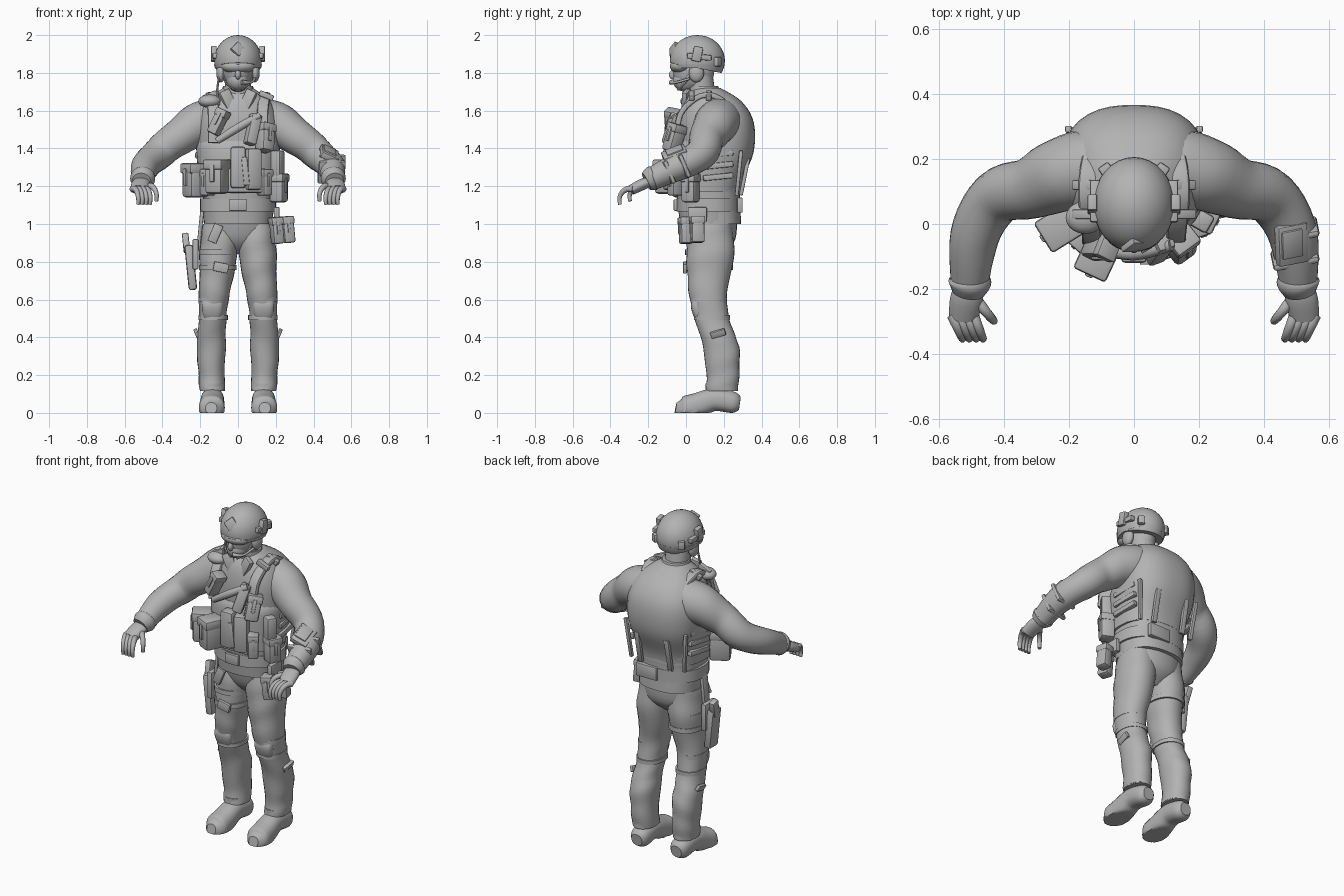
import bpy, bmesh
from math import cos, sin, radians, tau
from mathutils import Vector, Matrix, Euler

cube = bpy.data.objects.get("Cube")
if cube:
    bpy.data.objects.remove(cube, do_unlink=True)

grey = bpy.data.materials.new("plain_grey")
grey.use_nodes = True
grey.diffuse_color = (.45, .45, .45, 1)
grey.node_tree.nodes["Principled BSDF"].inputs["Base Color"].default_value = grey.diffuse_color

X, Y, Z = Matrix.Identity(3)
SMALL, MEDIUM, LARGE, TALL = (.06, .07, .14), (.08, .08, .15), (.1, .12, .18), (.08, .07, .22)


def finish(name, bm, angle=40):
    bmesh.ops.recalc_face_normals(bm, faces=bm.faces)
    mesh = bpy.data.meshes.new(name)
    bm.to_mesh(mesh)
    bm.free()
    mesh.materials.append(grey)
    obj = bpy.data.objects.new(name, mesh)
    bpy.context.collection.objects.link(obj)
    bpy.ops.object.select_all(action='DESELECT')
    obj.select_set(True)
    bpy.context.view_layer.objects.active = obj
    bpy.ops.object.shade_smooth_by_angle(angle=radians(angle))


def spline(before, start, end, after, t):
    bend = 2*before - 5*start + 4*end - after
    cubic = 3*start - before - 3*end + after
    return start + ((end - before)*t + bend*t*t + cubic*t**3) / 2


def round_square(angle, power):
    return (abs(cos(angle))**power + abs(sin(angle))**power) ** (-1/power)


def limb(name, rings, hint=None, side=1, square=2, deep=1, fold=0, steps=5, sides=24):
    """Smooth loft through (x, y, z, radius) rings; deep is the ratio of the second radius."""
    keys = [Vector(ring) for ring in rings]
    keys = [keys[0]] + keys + [keys[-1]]
    rows = [spline(*keys[k:k+4], j/steps) for k in range(len(rings)-1) for j in range(steps)]
    rows.append(keys[-1])
    bm, loops = bmesh.new(), []
    for i, row in enumerate(rows):
        u, v = X, Y
        if hint:
            along = rows[min(i+1, len(rows)-1)].xyz - rows[max(i-1, 0)].xyz
            along.normalize()
            u = (hint - along * hint.dot(along)).normalized()
            v = along.cross(u)
        loop = []
        for j in range(sides):
            a = tau * j / sides
            r = row.w * round_square(a, square) * (1 + fold * sin(i + 2 * sin(a + i/5)))
            p = row.xyz + (u * cos(a) + v * sin(a) * deep) * r
            loop.append(bm.verts.new((p.x * side, p.y, max(p.z, 0))))
        loops.append(loop)
    for low, high in zip(loops, loops[1:]):
        for j in range(sides):
            k = (j+1) % sides
            bm.faces.new((low[j], low[k], high[k], high[j]))
    bm.faces.new(loops[0])
    bm.faces.new(loops[-1])
    finish(name, bm)


def band(name, centre, radius, half, deep, square=2.3):
    x, y, z = centre
    rings = [(x, y, z+h, radius) for h in (-half, half)]
    limb(name, rings, square=square, deep=deep, steps=1, sides=40)


def add_block(bm, loc, size, turn, bevel):
    block = bmesh.new()
    bmesh.ops.create_cube(block, size=1)
    bmesh.ops.scale(block, vec=size, verts=block.verts)
    bmesh.ops.bevel(block, geom=block.edges[:], offset=bevel*min(size), segments=2,
                    affect='EDGES', profile=.5)
    bmesh.ops.transform(block, matrix=Matrix.Translation(loc) @ turn, verts=block.verts)
    part = bpy.data.meshes.new("block")
    block.to_mesh(part)
    block.free()
    bm.from_mesh(part)
    bpy.data.meshes.remove(part)


def box(name, loc, size, tilt=(0, 0, 0), bevel=.2, flap=False):
    """Rounded box, tilted in radians; flap adds a lid and a closing tab."""
    bm = bmesh.new()
    turn = Euler(tilt).to_matrix().to_4x4()
    loc, (w, d, h) = Vector(loc), size
    add_block(bm, loc, size, turn, bevel)
    if flap:
        add_block(bm, loc + turn @ Vector((0, 0, h*.36)), (w*1.1, d*1.1, h*.3), turn, bevel)
        add_block(bm, loc + turn @ Vector((0, -d/2, h*.1)), (w/4, d/5, h/2), turn, bevel)
    finish(name, bm, 30)


def pouch(name, heading, z, size, pitch=0, roll=0, flap=True):
    """Box resting on the vest, at a heading in degrees from the front towards the left."""
    a = radians(heading)
    bulge, half = round_square(a, 2.5), size[1] / 2
    loc = (sin(a) * (.19 + half) * bulge, .12 - cos(a) * (.17 + half) * bulge, z)
    box(name, loc, size, (pitch, roll, a), flap=flap)


def ball(name, loc, radii, cut=None):
    bm = bmesh.new()
    bmesh.ops.create_uvsphere(bm, u_segments=32, v_segments=20, radius=1)
    shape = Matrix.Translation(loc) @ Matrix.Diagonal((*radii, 1))
    bmesh.ops.transform(bm, matrix=shape, verts=bm.verts)
    if cut:
        geom = bm.verts[:] + bm.edges[:] + bm.faces[:]
        done = bmesh.ops.bisect_plane(bm, geom=geom, plane_co=loc - Z*cut, plane_no=Y/5 + Z,
                                      clear_inner=True)
        rim = [e for e in done["geom_cut"] if isinstance(e, bmesh.types.BMEdge)]
        bmesh.ops.holes_fill(bm, edges=rim)
    finish(name, bm)


def digit(name, start, heading, reach, side):
    """Finger that curls downwards in equal steps."""
    p, rings = Vector(start), []
    for k in range(5):
        rings.append((*p, .018 - k*.002))
        bend = k * .55
        p += reach * Vector((sin(heading)*cos(bend), -cos(heading)*cos(bend), -sin(bend)))
    limb(name, rings, hint=X, side=side, sides=10)


# Torso, vest and belt
limb("jacket", [(0, .13, 1, .18), (0, .12, 1.2, .19), (0, .16, 1.38, .22), (0, .16, 1.54, .22),
                (0, .14, 1.65, .17), (0, .11, 1.72, .08)], square=2.5, deep=.9, sides=40)
limb("vest", [(0, .11, 1.17, .2), (0, .13, 1.38, .22), (0, .14, 1.44, .21)],
     square=2.5, deep=.86, sides=40)
limb("pelvis", [(0, .14, .84, .06), (0, .14, .92, .16), (0, .125, 1.08, .19)], square=2.2, deep=.76)
band("belt", (0, .12, 1.1), .2, .035, .85)
band("waist_strap", (0, .12, 1.19), .2, .018, .85)
box("belt_buckle", (0, -.055, 1.1), (.09, .02, .06))

# Collar, neck and head
limb("collar", [(0, .1, 1.63, .11), (0, .1, 1.68, .09), (0, .09, 1.73, .08)])
limb("neck", [(0, .09, 1.66, .07), (0, .07, 1.8, .07)])
ball("head", (0, .04, 1.81), (.08, .11, .11))
ball("jaw_cover", (0, 0, 1.76), (.06, .07, .06))
ball("nose", (0, -.07, 1.79), (.015, .02, .025))
ball("goggles", (0, -.025, 1.835), (.09, .06, .04))
band("goggle_strap", (0, .05, 1.84), .1, .015, 1.2)
ball("helmet", Vector((0, .06, 1.865)), (.126, .146, .135), cut=.04)
limb("helmet_rim", [(0, .06, 1.825, .122), (0, .06, 1.845, .127)], deep=1.14)
box("front_mount", (0, -.065, 1.925), (.06, .02, .06), (-.5, .8, 0))
limb("headset_cable", [(-.1, .03, 1.78, .006), (-.11, .02, 1.7, .006), (-.1, -.01, 1.63, .006)],
     hint=X, sides=8)
limb("microphone", [(.09, .02, 1.77, .007), (.07, -.05, 1.75, .007), (.02, -.08, 1.75, .013)],
     hint=Z, sides=10)

# Everything that repeats on both sides
for s, label in ((1, "left_"), (-1, "right_")):
    ball(label + "ear_cup", (s*.09, .055, 1.8), (.025, .04, .05))
    box(label + "helmet_rail", (s*.12, .07, 1.885), (.03, .13, .03), (-.1, 0, 0))
    box(label + "helmet_clip", (s*.128, .06, 1.9), (.03, .05, .08), (-.2, 0, 0))
    box(label + "rear_clip", (s*.085, .165, 1.86), (.04, .04, .05), (0, 0, -s*.6))
    limb(label + "chin_strap", [(.08, .05, 1.82, .01), (.066, -.01, 1.75, .01), (.02, -.04, 1.71, .01)],
         hint=Y, side=s, deep=.5, sides=10)
    box(label + "collar_flap", (s*.055, 0, 1.66), (.06, .03, .1), (-.2, s*.4, -s*.4))

    # Straps over the shoulders, webbing and cords
    limb(label + "shoulder_strap", [(.13, -.05, 1.43, .03), (.13, -.03, 1.58, .03), (.14, .06, 1.67, .03),
                                    (.14, .14, 1.68, .03), (.13, .2, 1.65, .03)],
         hint=X, side=s, square=5, deep=.5)
    for y in (.03, .12):
        box(label + "strap_buckle", (s*.15, y, 1.68), (.08, .03, .03), (0, s*.4, 0))
    for row in range(3):
        box(label + "side_webbing", (s*.205, .17, 1.25 + row*.06), (.03, .16, .03), (.1, 0, s*.1))
    box(label + "back_strap", (s*.1, .31, 1.25), (.03, .02, .2), (-.2, 0, 0))
    box(label + "side_cord", (s*.19, .28, 1.27), (.02, .02, .24), (-.1, s*.1, 0))

    # Arms and hands
    limb(label + "sleeve", [(.1, .17, 1.55, .12), (.2, .16, 1.53, .117), (.32, .11, 1.455, .095),
                            (.425, .08, 1.37, .085), (.49, -.04, 1.305, .075), (.505, -.18, 1.24, .06)],
         hint=Z, side=s, fold=.02)
    limb(label + "cuff", [(.505, -.165, 1.245, .06), (.505, -.18, 1.24, .066), (.51, -.21, 1.225, .05)],
         hint=Z, side=s)
    limb(label + "palm", [(.505, -.18, 1.23, .04), (.515, -.23, 1.21, .05), (.525, -.29, 1.18, .045)],
         hint=X, side=s, deep=.6)
    for n in range(4):
        digit(label + "finger", (.495 + n*.021, -.28, 1.185), -.4, .034, s)
    digit(label + "thumb", (.48, -.24, 1.2), -.7, .033, s)

    # Legs, knee pads and boots
    limb(label + "trouser_leg", [(.095, .13, 1, .09), (.1, .13, .87, .102), (.115, .12, .72, .09),
                                 (.13, .12, .58, .077), (.137, .15, .46, .073), (.142, .185, .35, .077),
                                 (.14, .195, .22, .07), (.137, .19, .12, .068)],
         side=s, fold=.025, square=2.2, deep=1.25)
    limb(label + "boot", [(.133, .285, .05, .035), (.133, .25, .055, .056), (.135, .15, .07, .06),
                          (.137, .06, .04, .066), (.14, -.01, .02, .066), (.142, -.055, .025, .03)],
         hint=X, side=s, square=2.4)
    band(label + "boot_top", (s*.136, .19, .135), .066, .02, 1.3, 2)
    limb(label + "knee_pad", [(.135, .07, .62, .045), (.135, .06, .57, .057), (.135, .07, .51, .048),
                              (.135, .09, .47, .025)], side=s, square=3, deep=.6)
    for y, z in ((.12, .6), (.137, .505)):
        band(label + "knee_strap", (s*.132, y, z), .078, .012, 1.22)
    box(label + "calf_tab", (s*.218, .17, .42), (.02, .08, .035), (.3, s*.4, 0))

# Chest gear
limb("baton", [(-.11, -.075, 1.44, .018), (0, -.09, 1.51, .022), (.115, -.065, 1.575, .018)],
     hint=Y, sides=12)
pouch("left_radio", 20, 1.5, (.06, .06, .17), -.2, .3, flap=False)
pouch("left_chest_pouch", 36, 1.455, MEDIUM, -.2, .2)
pouch("right_chest_pouch", -26, 1.54, SMALL, -.2, .4)
ball("right_shoulder_pad", (-.15, .02, 1.65), (.06, .05, .035))
pouch("centre_magazine", 0, 1.3, TALL, flap=False)
pouch("left_magazine", 20, 1.29, TALL, flap=False)
box("magazine_panel", (.04, -.06, 1.23), (.22, .06, .13))
box("magazine_tab", (.04, -.115, 1.28), (.03, .02, .15), (0, -.1, 0))

# Waist pouches
pouch("right_front_pouch", -25, 1.25, LARGE)
pouch("right_small_pouch", -42, 1.22, SMALL)
pouch("right_side_pouch", -58, 1.23, LARGE)
pouch("left_front_pouch", 36, 1.22, SMALL)
pouch("left_side_pouch", 64, 1.19, MEDIUM)
pouch("left_upper_pouch", 60, 1.32, SMALL, flap=False)
box("rear_pouch", (.06, .285, 1.1), (.14, .03, .08))

# Thigh gear, holster and wrist device
box("left_thigh_pouch", (.205, 0, .965), SMALL, (0, -.1, .3), flap=True)
box("left_outer_pouch", (.265, .06, .97), SMALL, (0, -.1, .2), flap=True)
box("left_pouch_hanger", (.205, .06, 1.05), (.03, .1, .08))
box("holster", (-.25, .1, .77), (.045, .085, .24), (0, -.1, 0), .3)
box("pistol_grip", (-.275, .12, .9), (.035, .05, .1), (-.3, -.1, 0))
box("holster_plate", (-.225, .1, .84), (.03, .11, .16))
box("holster_hanger", (-.2, .1, .97), (.02, .05, .22), (0, .1, 0))
for height in (.77, .85):
    band("thigh_strap", (-.107, .123, height), .1, .014, 1.27)
box("thigh_buckle", (-.09, -.005, .77), (.08, .02, .05), (0, .2, 0))
box("front_trouser_tab", (-.12, -.01, .95), (.05, .02, .1), (0, .4, 0))
for name, lift, size in (("wrist_device", 0, (.1, .13, .035)), ("wrist_screen", .015, (.07, .09, .025))):
    box(name, (.484, -.06, 1.37 + lift), size, (.4, .4, .2))
for y in (-.02, -.1):
    box("wrist_device_strap", (.495, y, 1.315 + y*.4), (.145, .025, .13), (.4, 0, .2), .45)
